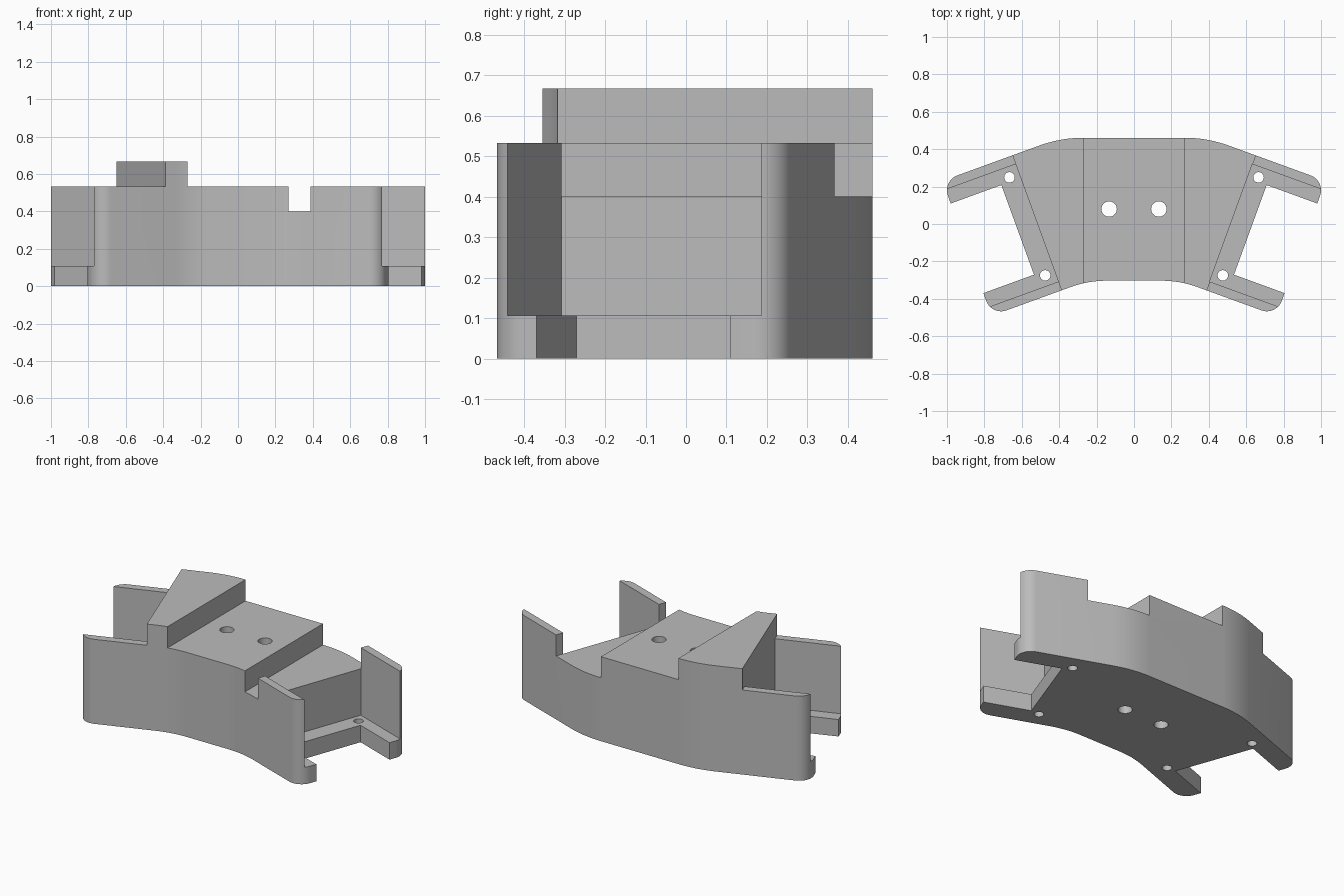
import bpy, bmesh
from math import radians, cos, sin, tan, pi
from mathutils import Vector

if "Cube" in bpy.data.objects:
    bpy.data.objects.remove(bpy.data.objects["Cube"], do_unlink=True)

# Main sizes
HIGH, MID, LOW, TRAY = 0.667, 0.533, 0.40, 0.107
STEP = 0.27            # x of the steps in the top
ARM, DEPTH = 0.398, 0.768   # arm length, width of the side face
LEDGE, WALL, LIP = 0.11, 0.05, 0.129
TILT = radians(20)
ALONG = Vector((cos(TILT), -sin(TILT)))
ACROSS = Vector((sin(TILT), cos(TILT)))
CORNER = Vector((0.65, 0.367))

grey = bpy.data.materials.new("plain grey")
grey.use_nodes = True
GREY = (0.5, 0.5, 0.5, 1)
grey.diffuse_color = GREY
grey.node_tree.nodes["Principled BSDF"].inputs["Base Color"].default_value = GREY


def arm_point(u, v):
    """Point on the +x side: u out along the arm, v towards the front."""
    return CORNER + ALONG * u - ACROSS * v


def fillet(a, b, c, radius, steps=12):
    """Points of a round corner at b."""
    if not radius:
        return [b]
    p, q = (a - b).normalized(), (c - b).normalized()
    half_angle = p.angle(q) / 2
    start = b + p * (radius / tan(half_angle))
    centre = b + (p + q).normalized() * (radius / sin(half_angle))
    turn = p.x * q.y - p.y * q.x
    sweep = (pi - 2 * half_angle) * (-1 if turn > 0 else 1)
    spoke = start - centre
    points = []
    for i in range(steps + 1):
        t = sweep * i / steps
        points.append(centre + Vector((spoke.x * cos(t) - spoke.y * sin(t),
                                       spoke.x * sin(t) + spoke.y * cos(t))))
    return points


def prism(name, points, z0, z1):
    """Closed upright solid over a plan outline."""
    bm = bmesh.new()
    low = [bm.verts.new((p[0], p[1], z0)) for p in points]
    high = [bm.verts.new((p[0], p[1], z1)) for p in points]
    bm.faces.new(low)
    bm.faces.new(high)
    for i in range(len(points)):
        bm.faces.new((low[i - 1], low[i], high[i], high[i - 1]))
    bmesh.ops.recalc_face_normals(bm, faces=bm.faces)
    mesh = bpy.data.meshes.new(name)
    bm.to_mesh(mesh)
    bm.free()
    mesh.materials.append(grey)
    obj = bpy.data.objects.new(name, mesh)
    bpy.context.collection.objects.link(obj)
    return obj


def cut(points, z0, z1=1.0):
    cutter = prism("cutter", points, z0, z1)
    cutter.hide_render = True
    mod = body.modifiers.new("cut", 'BOOLEAN')
    mod.operation, mod.solver, mod.object = 'DIFFERENCE', 'EXACT', cutter
    bpy.ops.object.modifier_apply(modifier=mod.name)
    bpy.data.objects.remove(cutter, do_unlink=True)


def drill(x, y, radius):
    cut([(x + radius * cos(i * pi / 16), y + radius * sin(i * pi / 16))
         for i in range(32)], -0.1)


def sided(points, side):
    return [(p.x * side, p.y) for p in points]


# Plan outline: half with rounded corners, mirrored
back_y, front_y = 0.461, -0.303
front_edge = arm_point(0, DEPTH)
back_bend = arm_point((CORNER.y - back_y) / sin(TILT), 0)
front_bend = arm_point((front_edge.y - front_y) / sin(TILT), DEPTH)
corners = [
    (Vector((0, back_y)), 0),
    (back_bend, 0.69),
    (arm_point(ARM, 0), 0.085),
    (arm_point(ARM, LIP), 0),
    (arm_point(LEDGE, LIP), 0),
    (arm_point(LEDGE, DEPTH - LIP), 0),
    (arm_point(ARM, DEPTH - LIP), 0),
    (arm_point(ARM, DEPTH), 0.085),
    (front_bend, 0.57),
    (Vector((0, front_y)), 0),
]
half = []
for before, here, after in zip(corners, corners[1:], corners[2:]):
    half += fillet(before[0], here[0], after[0], here[1])
outline = half + [Vector((-p.x, p.y)) for p in reversed(half)]

# Solid body
body = prism("bracket_body", outline, 0, HIGH)
bpy.context.view_layer.objects.active = body
body.select_set(True)

# Side pockets between the arm walls, leaving the tray ledge
pocket = [arm_point(0, WALL), arm_point(1, WALL),
          arm_point(1, DEPTH - WALL), arm_point(0, DEPTH - WALL)]
for side in (1, -1):
    cut(sided(pocket, side), TRAY)

# Stepped top: middle level, arm walls on the high side, low shoulder
cut([(-STEP, -1), (2, -1), (2, 1), (-STEP, 1)], MID)
arms = [arm_point(0, -1), pocket[0], pocket[3], arm_point(0, 2),
        arm_point(2, 2), arm_point(2, -1)]
cut(sided(arms, -1), MID)
back_end, front_end = arm_point(0, -0.3), arm_point(0, DEPTH + 0.1)
cut([back_end] + pocket + [front_end, (STEP, front_end.y), (STEP, back_end.y)], LOW)

# Screw holes
for side in (1, -1):
    drill(side * 0.133, 0.08, 0.041)
    for v in (0.105, DEPTH - 0.105):
        p = arm_point(LEDGE / 2, v)
        drill(side * p.x, p.y, 0.028)

bpy.ops.object.shade_smooth_by_angle(angle=radians(25))
